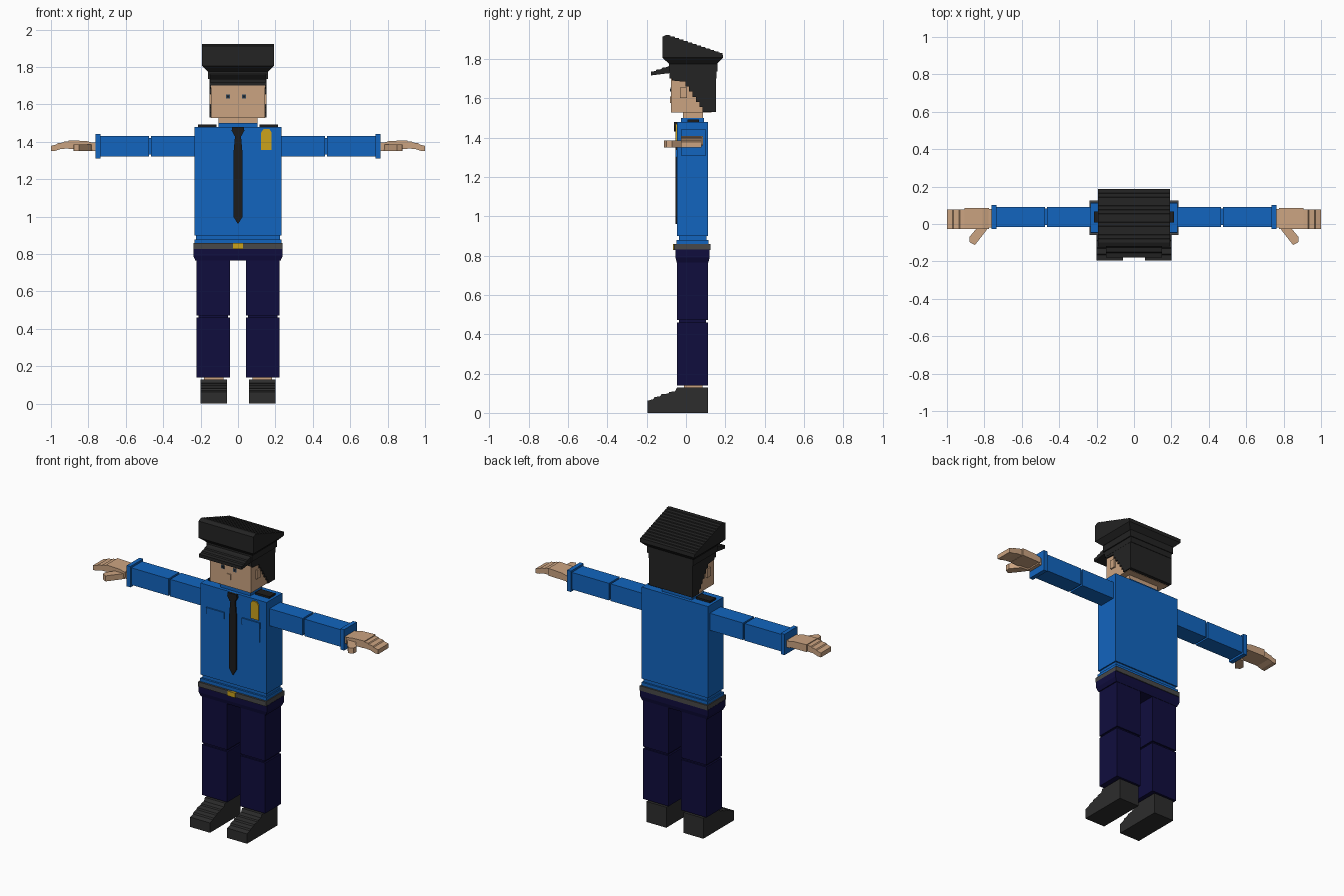
import bpy, bmesh, math
from mathutils import Vector

cube = bpy.data.objects.get("Cube")
if cube:
    bpy.data.objects.remove(cube, do_unlink=True)


def material(name, r, g, b):
    m = bpy.data.materials.new(name)
    m.use_nodes = True
    m.diffuse_color = (r, g, b, 1)
    m.node_tree.nodes["Principled BSDF"].inputs["Base Color"].default_value = (r, g, b, 1)
    return m


SHIRT = material("shirt blue", 0.006, 0.13, 0.52)
NAVY = material("trouser navy", 0.005, 0.004, 0.048)
SKIN = material("skin", 0.60, 0.37, 0.22)
BLACK = material("hat black", 0.017, 0.017, 0.017)
TIE = material("tie black", 0.012, 0.012, 0.012)
SHOE = material("shoe black", 0.026, 0.026, 0.026)
BELT = material("belt grey", 0.065, 0.065, 0.065)
GOLD = material("gold", 0.60, 0.36, 0.012)
EYE = material("eye blue", 0.03, 0.06, 0.10)


def finish(name, bm, mat):
    bmesh.ops.recalc_face_normals(bm, faces=bm.faces)
    me = bpy.data.meshes.new(name)
    bm.to_mesh(me)
    bm.free()
    me.materials.append(mat)
    ob = bpy.data.objects.new(name, me)
    bpy.context.collection.objects.link(ob)
    return ob


def loft(name, rings, mat):
    """Join rings of equal point count and cap both ends."""
    bm = bmesh.new()
    vs = [[bm.verts.new(p) for p in ring] for ring in rings]
    n = len(vs[0])
    for a, b in zip(vs, vs[1:]):
        for i in range(n):
            j = (i + 1) % n
            bm.faces.new((a[i], a[j], b[j], b[i]))
    bm.faces.new(vs[0])
    bm.faces.new(vs[-1])
    return finish(name, bm, mat)


def prism(name, pts, axis, lo, hi, mat):
    """Extrude a 2D profile along x (pts = y,z), y (x,z) or z (x,y)."""
    place = {"x": lambda p, t: (t, p[0], p[1]),
             "y": lambda p, t: (p[0], t, p[1]),
             "z": lambda p, t: (p[0], p[1], t)}[axis]
    return loft(name, [[place(p, t) for p in pts] for t in (lo, hi)], mat)


def box(name, x, y, z, mat):
    x = sorted(x)
    return prism(name, [(x[0], y[0]), (x[1], y[0]), (x[1], y[1]), (x[0], y[1])],
                 "z", z[0], z[1], mat)


def wide(name, hx, y, z, mat):
    return box(name, (-hx, hx), y, z, mat)


# Shirt
wide("shirt_body", 0.232, (-0.045, 0.112), (0.90, 1.48), SHIRT)
wide("shirt_tuck", 0.224, (-0.036, 0.104), (0.875, 0.90), SHIRT)
wide("shirt_hem", 0.232, (-0.048, 0.115), (0.855, 0.878), SHIRT)
wide("collar", 0.105, (-0.025, 0.092), (1.48, 1.50), SHIRT)

# Tie and badge
prism("tie", [(-0.025, 1.0), (0, 0.96), (0.025, 1.0), (0.025, 1.33), (0.015, 1.44),
              (-0.015, 1.44), (-0.025, 1.33)], "y", -0.054, -0.04, TIE)
prism("tie_knot", [(-0.018, 1.43), (0.018, 1.43), (0.034, 1.46), (0.03, 1.48),
                   (-0.03, 1.48), (-0.034, 1.46)], "y", -0.06, -0.04, TIE)
prism("badge", [(0.124, 1.355), (0.18, 1.355), (0.18, 1.45), (0.168, 1.468),
                (0.136, 1.468), (0.124, 1.45)], "y", -0.053, -0.04, GOLD)

# Belt, buckle and hips
wide("belt", 0.238, (-0.06, 0.125), (0.828, 0.858), BELT)
wide("buckle", 0.026, (-0.066, -0.05), (0.828, 0.858), GOLD)
loft("hips", [[(-w, a, z), (w, a, z), (w, b, z), (-w, b, z)] for w, a, b, z in
              ((0.228, -0.047, 0.114, 0.765), (0.239, -0.053, 0.12, 0.79),
               (0.239, -0.053, 0.12, 0.83))], NAVY)

# Arms, hands, legs and feet, once for each side
for side, s in (("left", 1), ("right", -1)):
    def part(name, x, y, z, mat):
        box(side + "_" + name, (s * x[0], s * x[1]), y, z, mat)

    part("epaulette", (0.115, 0.215), (0.008, 0.066), (1.475, 1.492), TIE)
    px = (0.065, 0.185)
    part("pocket", px, (-0.049, -0.04), (1.215, 1.33), SHIRT)
    part("pocket_flap", (px[0] - 0.003, px[1] + 0.003), (-0.053, -0.04), (1.30, 1.34), SHIRT)

    part("upper_arm", (0.22, 0.464), (-0.016, 0.092), (1.322, 1.43), SHIRT)
    part("elbow", (0.45, 0.49), (-0.006, 0.082), (1.332, 1.42), SHIRT)
    part("forearm", (0.476, 0.74), (-0.016, 0.092), (1.322, 1.43), SHIRT)
    part("cuff", (0.736, 0.762), (-0.026, 0.102), (1.31, 1.442), SHIRT)

    # Stepped, drooping hand with a slanted thumb
    part("wrist", (0.75, 0.785), (-0.018, 0.08), (1.352, 1.396), SKIN)
    prism(side + "_palm", [(s * x, z) for x, z in (
        (0.775, 1.36), (0.775, 1.395), (0.81, 1.404), (0.905, 1.408), (0.905, 1.362))],
        "y", -0.026, 0.086, SKIN)
    prism(side + "_fingers", [(s * x, z) for x, z in (
        (0.90, 1.364), (0.90, 1.403), (0.93, 1.401), (0.935, 1.396), (0.965, 1.392),
        (0.97, 1.386), (1.0, 1.378), (1.0, 1.35), (0.975, 1.352), (0.945, 1.362))],
        "y", -0.026, 0.078, SKIN)
    prism(side + "_thumb", [(s * x, y) for x, y in (
        (0.775, -0.01), (0.79, -0.035), (0.85, -0.112), (0.878, -0.098), (0.88, -0.07),
        (0.835, -0.015))], "z", 1.35, 1.385, SKIN)

    part("thigh", (0.044, 0.222), (-0.045, 0.112), (0.472, 0.78), NAVY)
    part("knee", (0.054, 0.212), (-0.035, 0.102), (0.45, 0.48), NAVY)
    part("shin", (0.044, 0.222), (-0.045, 0.112), (0.14, 0.46), NAVY)
    part("ankle", (0.078, 0.182), (-0.01, 0.085), (0.12, 0.145), SKIN)

    # Shoe with a stepped instep
    top = [(-0.195, 0.062), (-0.165, 0.07), (-0.16, 0.08), (-0.13, 0.085), (-0.125, 0.095),
           (-0.09, 0.098), (-0.085, 0.106), (-0.055, 0.11), (-0.045, 0.13), (0.112, 0.13)]
    xs = sorted((s * 0.06, s * 0.2))
    prism(side + "_shoe", [(0.112, 0), (-0.195, 0)] + top, "x", xs[0], xs[1], SHOE)

    # Ear under the hair line
    part("ear", (0.14, 0.153), (-0.03, 0.005), (1.60, 1.655), SKIN)

# Head and face
wide("neck", 0.105, (-0.016, 0.086), (1.49, 1.54), SKIN)
wide("head", 0.144, (-0.076, 0.13), (1.528, 1.75), SKIN)
box("nose", (-0.022, 0.004), (-0.082, -0.07), (1.575, 1.61), SKIN)
for name, x in (("right_eye", -0.053), ("left_eye", 0.033)):
    box(name, (x - 0.011, x + 0.011), (-0.079, -0.07), (1.632, 1.654), EYE)
    box(name + "_pupil", (x - 0.005, x + 0.005), (-0.081, -0.07), (1.638, 1.648), TIE)

# Hair, stepped along the temples
hair = [(-0.07, 1.78), (0.152, 1.78), (0.152, 1.53), (0.085, 1.53)]
steps = 6
for i in range(steps):
    y = 0.085 - 0.105 * i / steps
    z = 1.53 + 0.155 * (i + 1) / steps
    hair += [(y, z), (y - 0.105 / steps, z)]
hair += [(-0.07, 1.69)]
prism("hair", hair, "x", -0.152, 0.152, BLACK)

# Hat band, visor and flared crown
wide("hat_band", 0.153, (-0.083, 0.155), (1.70, 1.76), BLACK)
wide("hat_upper_band", 0.16, (-0.086, 0.16), (1.735, 1.79), BLACK)
prism("visor", [(-0.08, 1.728), (-0.178, 1.716), (-0.178, 1.736), (-0.155, 1.738),
                (-0.15, 1.745), (-0.125, 1.748), (-0.12, 1.755), (-0.10, 1.758),
                (-0.08, 1.766)], "x", -0.15, 0.15, BLACK)
loft("crown_flare", [[(-w, a, z), (w, a, z), (w, b, z), (-w, b, z)] for w, a, b, z in
                     ((0.162, -0.086, 0.158, 1.775), (0.192, -0.12, 0.188, 1.806))], BLACK)
crown = [(0.188, 1.806), (-0.12, 1.806), (-0.12, 1.912)]
n = 13
for i in range(n):
    y = -0.10 + 0.288 * i / n
    z = 1.922 - 0.09 * i / (n - 1)
    crown += [(y, z), (y + 0.288 / n - 0.002, z - 0.002)]
prism("crown", crown, "x", -0.192, 0.192, BLACK)
